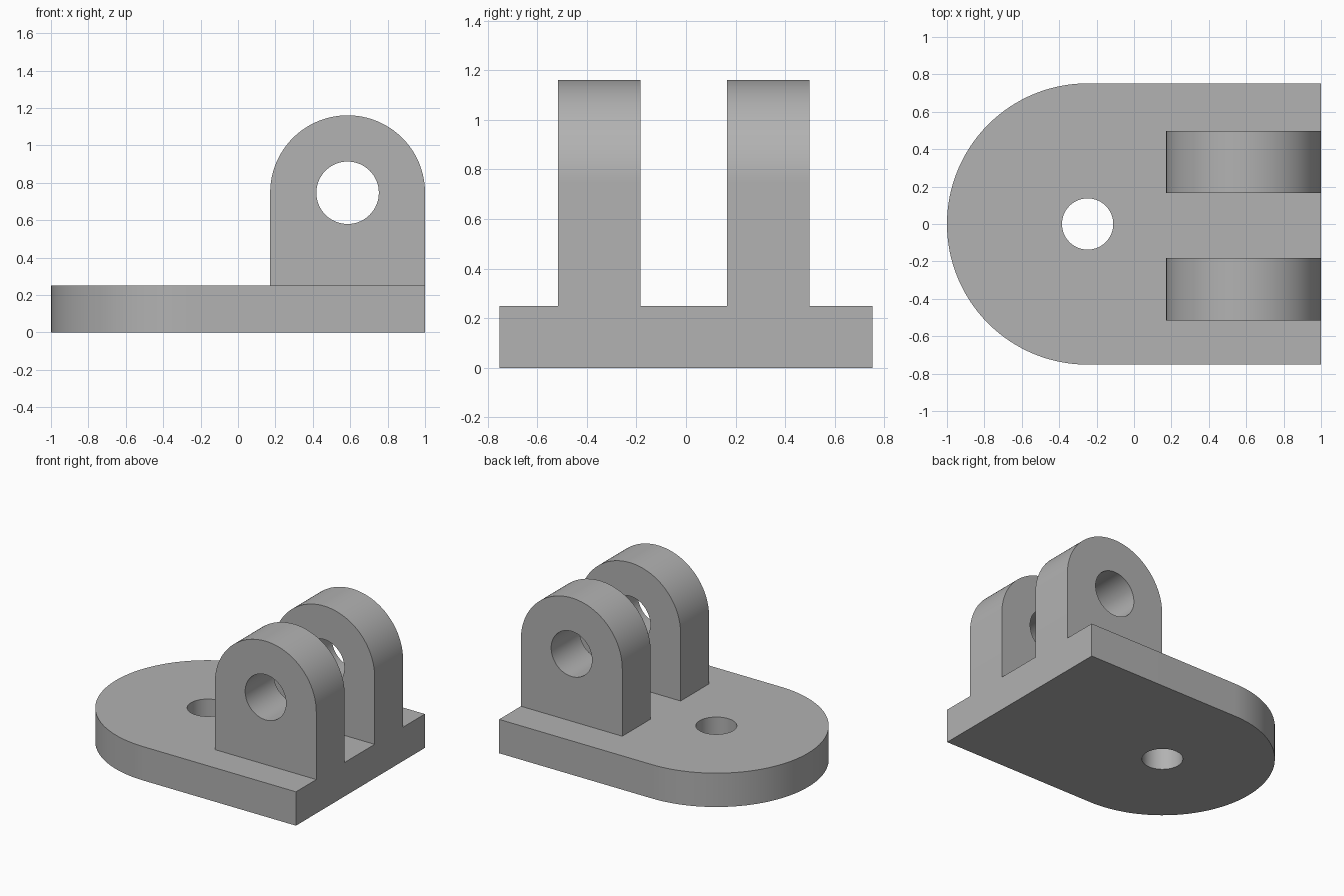
import bpy, bmesh
from math import sin, cos, pi, radians
from mathutils import Matrix

cube = bpy.data.objects.get("Cube")
if cube:
    bpy.data.objects.remove(cube, do_unlink=True)

grey = bpy.data.materials.new("plain grey")
grey.use_nodes = True
colour = (0.445, 0.445, 0.445, 1)
grey.diffuse_color = colour
grey.node_tree.nodes["Principled BSDF"].inputs["Base Color"].default_value = colour


def arc(cx, cy, r, start, end, steps):
    """Points along an arc, angles in degrees, both ends included."""
    angles = [radians(start + (end - start) * i / steps) for i in range(steps + 1)]
    return [(cx + r * cos(a), cy + r * sin(a)) for a in angles]


def plate(name, outline, hole, depth, matrix):
    """Extrude a flat outline with a round hole, then place it."""
    bm = bmesh.new()
    edges = []
    for loop in (outline, hole):
        verts = [bm.verts.new((x, y, 0)) for x, y in loop]
        for a, b in zip(verts, verts[1:] + verts[:1]):
            edges.append(bm.edges.new((a, b)))
    bmesh.ops.triangle_fill(bm, edges=edges, use_beauty=True)
    top = bmesh.ops.extrude_face_region(bm, geom=bm.faces[:], use_keep_orig=True)
    moved = [v for v in top["geom"] if isinstance(v, bmesh.types.BMVert)]
    bmesh.ops.translate(bm, verts=moved, vec=(0, 0, depth))
    bmesh.ops.recalc_face_normals(bm, faces=bm.faces[:])
    bm.transform(matrix)
    mesh = bpy.data.meshes.new(name)
    bm.to_mesh(mesh)
    bm.free()
    mesh.materials.append(grey)
    obj = bpy.data.objects.new(name, mesh)
    bpy.context.collection.objects.link(obj)
    bpy.ops.object.select_all(action="DESELECT")
    obj.select_set(True)
    bpy.context.view_layer.objects.active = obj
    bpy.ops.object.shade_smooth_by_angle(angle=radians(30))


# Base plate: rounded on one end, with a mounting hole
base_height, half_width, base_cx = 0.25, 0.752, -0.248
base = arc(base_cx, 0, half_width, 90, 270, 64) + [(1, -half_width), (1, half_width)]
base_hole = arc(base_cx, 0, 0.137, 0, 360, 64)[:-1]
plate("base_plate", base, base_hole, base_height, Matrix())

# Two upright lugs with round tops and a pin hole
lug_r, pin_z = 0.414, 0.747
lug_cx = 1 - lug_r
lug = arc(lug_cx, pin_z, lug_r, 0, 180, 64)
lug += [(lug_cx - lug_r, base_height), (1, base_height)]
pin_hole = arc(lug_cx, pin_z, 0.167, 0, 360, 64)[:-1]
for name, back_y in (("right_lug", -0.183), ("left_lug", 0.498)):
    upright = Matrix.Translation((0, back_y, 0)) @ Matrix.Rotation(pi / 2, 4, "X")
    plate(name, lug, pin_hole, 0.332, upright)
